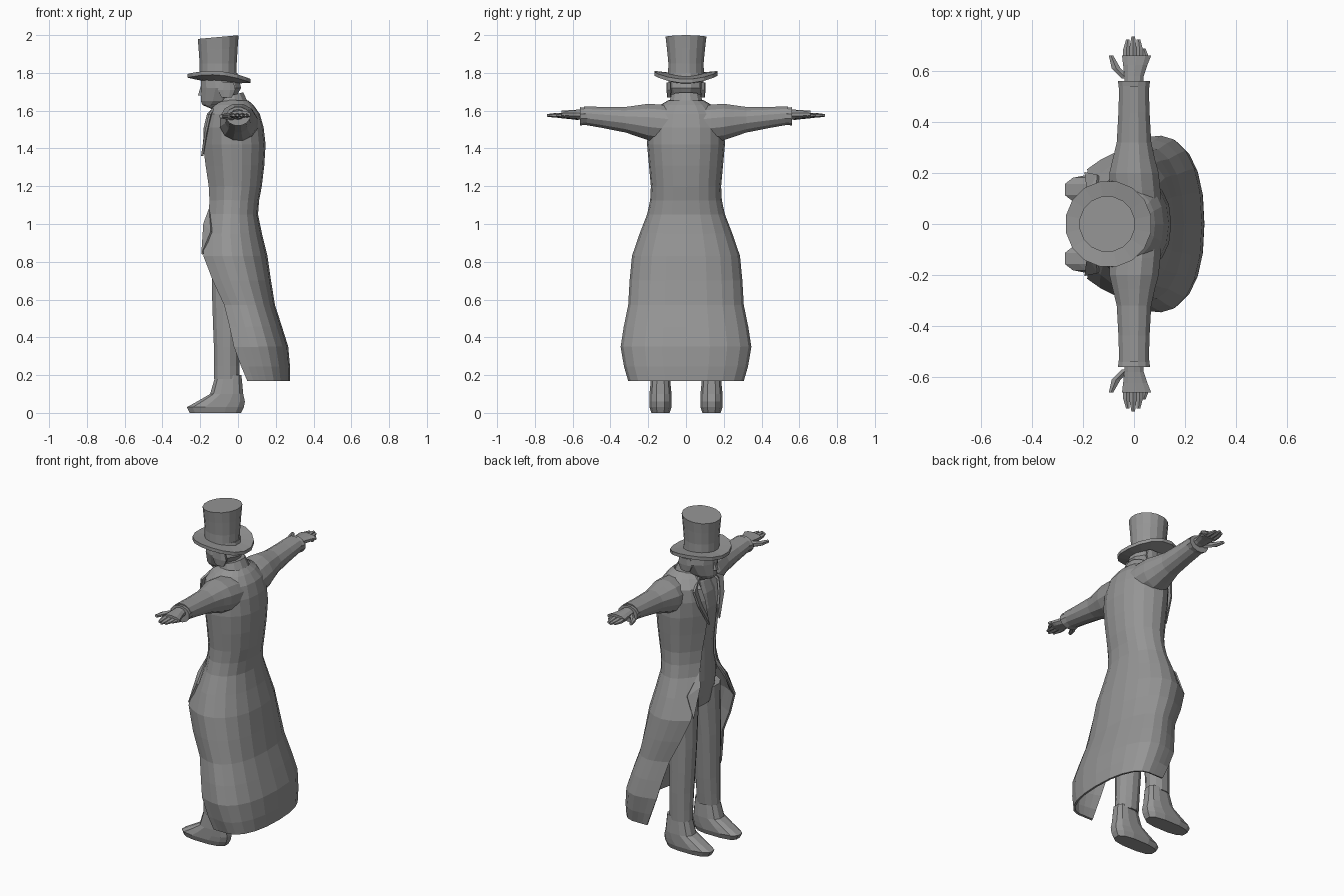
import bpy, bmesh, math
from mathutils import Vector

default_cube = bpy.data.objects.get("Cube")
if default_cube:
    bpy.data.objects.remove(default_cube)

grey = bpy.data.materials.new("plain_grey")
grey.use_nodes = True
colour = (0.3, 0.3, 0.3, 1)
grey.diffuse_color = colour
grey.node_tree.nodes["Principled BSDF"].inputs["Base Color"].default_value = colour


def finish(name, bm, mirror=False, thickness=0):
    """Turn a bmesh into a named object, optionally mirrored and thickened."""
    bmesh.ops.recalc_face_normals(bm, faces=bm.faces)
    mesh = bpy.data.meshes.new(name)
    bm.to_mesh(mesh)
    bm.free()
    mesh.materials.append(grey)
    obj = bpy.data.objects.new(name, mesh)
    bpy.context.scene.collection.objects.link(obj)
    if mirror:
        modifier = obj.modifiers.new("mirror", 'MIRROR')
        modifier.use_axis = (False, True, False)
        modifier.merge_threshold = 0.002
    if thickness:
        modifier = obj.modifiers.new("thickness", 'SOLIDIFY')
        modifier.thickness = thickness
        modifier.offset = 0


def refine(keys):
    """Insert one spline midpoint between each pair of key sections."""
    result = []
    last = len(keys) - 1
    for i in range(last):
        before, start = keys[max(i - 1, 0)], keys[i]
        end, after = keys[i + 1], keys[min(i + 2, last)]
        result.append(start)
        result.append([(s + e) / 2 + (s + e - b - a) / 16
                       for b, s, e, a in zip(before, start, end, after)])
    return result + [keys[last]]


def skin(bm, rows, closed):
    """Bridge equal rows of points with quads."""
    rows = [[bm.verts.new(point) for point in row] for row in rows]
    count = len(rows[0])
    for lower, upper in zip(rows, rows[1:]):
        for i in range(count if closed else count - 1):
            j = (i + 1) % count
            bm.faces.new((lower[i], lower[j], upper[j], upper[i]))
    return rows


def loft(name, sections, axis='Z', sides=12, middle=0, mirror=False,
         power=1, smooth=False, shape=None):
    """Sections hold position along the axis, centre x, radius x, other radius."""
    rows = []
    for along, centre, width, depth in refine(sections) if smooth else sections:
        row = []
        for k in range(sides):
            angle = math.tau * (k + 0.5) / sides
            c, s = math.cos(angle), math.sin(angle)
            x = centre + width * math.copysign(abs(c) ** power, c)
            other = middle + depth * math.copysign(abs(s) ** power, s)
            point = Vector((x, other, along) if axis == 'Z' else (x, along, other))
            if shape:
                point += shape(point)
            row.append(point)
        rows.append(row)
    bm = bmesh.new()
    rings = skin(bm, rows, True)
    bm.faces.new(rings[0])
    bm.faces.new(rings[-1])
    finish(name, bm, mirror)


def lift(amount):
    return Vector((0, 0, amount))


# Waistcoat and hips under the coat
loft("waistcoat", [
    (0.84, -0.04, 0.09, 0.15), (1, -0.04, 0.11, 0.18), (1.2, -0.02, 0.13, 0.16),
    (1.45, -0.03, 0.15, 0.18), (1.6, -0.03, 0.11, 0.14), (1.65, -0.03, 0.07, 0.08),
], sides=16, smooth=True)

# Open tail coat: height, front edge x and y, half width, back x
coat_keys = [
    (1.65, -0.08, 0.05, 0.09, 0.05),
    (1.58, -0.16, 0.08, 0.18, 0.11),
    (1.42, -0.18, 0.05, 0.2, 0.14),
    (1.2, -0.15, 0.06, 0.18, 0.12),
    (1.05, -0.15, 0.09, 0.2, 0.1),
    (0.83, -0.18, 0.21, 0.28, 0.15),
    (0.57, -0.07, 0.26, 0.3, 0.19),
    (0.35, -0.02, 0.31, 0.34, 0.26),
    (0.17, 0.05, 0.3, 0.3, 0.27),
]
coat_rows = []
for z, edge_x, edge_y, half, back in refine(coat_keys):
    side = edge_x + (back - edge_x) * 0.45
    row = []
    for k in range(3):
        t = k / 3
        bulge = math.sin(t * math.pi / 2)
        row.append((edge_x + (side - edge_x) * t, edge_y + (half - edge_y) * bulge, z))
    for k in range(6):
        angle = k / 5 * math.pi / 2
        y = half * max(math.cos(angle), 0) ** 0.85
        row.append((side + (back - side) * math.sin(angle), y, z))
    row[-1] = (back, 0, z)
    coat_rows.append(row)
bm = bmesh.new()
skin(bm, coat_rows, False)
finish("tail_coat", bm, mirror=True, thickness=0.012)

# Lapels and front flaps
panels = {
    "lapel": [(-0.12, 0.05, 1.63), (-0.15, 0.14, 1.58),
              (-0.17, 0.12, 1.49), (-0.19, 0.05, 1.36)],
    "front_flap": [(-0.15, 0.08, 1.08), (-0.18, 0.12, 1),
                   (-0.19, 0.2, 0.84), (-0.14, 0.19, 0.96)],
}
for name, corners in panels.items():
    bm = bmesh.new()
    bm.faces.new([bm.verts.new(corner) for corner in corners])
    bmesh.ops.triangulate(bm, faces=bm.faces[:])
    finish(name, bm, mirror=True, thickness=0.012)

# Sleeves rise slightly towards the cuffs
loft("sleeve", [
    (0.08, 0.01, 0.1, 0.1), (0.2, 0, 0.1, 0.1), (0.32, 0, 0.07, 0.07),
    (0.54, 0, 0.06, 0.05),
], axis='Y', middle=1.52, mirror=True, smooth=True,
    shape=lambda p: lift(p.y * 0.1))
loft("cuff", [(0.52, 0, 0.06, 0.045), (0.56, 0, 0.065, 0.05)],
     axis='Y', middle=1.57, mirror=True)

# Hands
loft("palm", [
    (0.54, 0, 0.04, 0.03), (0.58, 0, 0.04, 0.025), (0.66, 0.01, 0.06, 0.02),
], axis='Y', sides=10, middle=1.58, mirror=True, smooth=True)
for k, finger in enumerate(["index", "middle", "ring", "little"]):
    x = k * 0.026 - 0.03
    tip = 0.735 - 0.012 * (k - 1) ** 2
    loft(finger + "_finger", [
        (0.64, x, 0.016, 0.014), (tip - 0.04, x, 0.015, 0.012),
        (tip, x * 0.8, 0.008, 0.007),
    ], axis='Y', sides=6, middle=1.575, mirror=True)
loft("thumb", [
    (0.57, -0.03, 0.02, 0.02), (0.61, -0.07, 0.02, 0.015), (0.66, -0.09, 0.01, 0.01),
], axis='Y', sides=6, middle=1.57, mirror=True)

# Trousers lean together towards the hips
loft("trouser_leg", [
    (0.18, -0.06, 0.07, 0.06), (0.35, -0.06, 0.07, 0.07),
    (0.62, -0.06, 0.08, 0.08), (0.92, -0.04, 0.1, 0.1),
], middle=0.14, mirror=True, smooth=True,
    shape=lambda p: Vector((0, p.z * -0.04, 0)))

# Shoes
loft("shoe", [
    (0, -0.12, 0.14, 0.05), (0.03, -0.12, 0.155, 0.06), (0.06, -0.09, 0.13, 0.06),
    (0.1, -0.06, 0.09, 0.06), (0.2, -0.05, 0.07, 0.05),
], middle=0.135, mirror=True, power=0.75)

# Neck, collar and head
loft("collar", [
    (1.62, -0.03, 0.09, 0.1), (1.69, -0.04, 0.07, 0.08), (1.69, -0.04, 0.05, 0.06),
], shape=lambda p: lift(p.x / 4))
loft("head", [
    (1.6, -0.06, 0.06, 0.06), (1.63, -0.13, 0.06, 0.05), (1.65, -0.11, 0.09, 0.07),
    (1.72, -0.09, 0.11, 0.1), (1.8, -0.1, 0.1, 0.09),
])
loft("nose", [(1.68, -0.195, 0.02, 0.02), (1.74, -0.185, 0.01, 0.01)], sides=6)
loft("side_hair", [
    (1.67, -0.06, 0.03, 0.01), (1.71, -0.06, 0.05, 0.015), (1.75, -0.06, 0.04, 0.015),
], sides=8, middle=0.09, mirror=True)

# Top hat with the brim curling up at the sides and a tilted crown
loft("hat_brim", [
    (1.75, -0.1, 0.09, 0.09), (1.76, -0.1, 0.17, 0.17),
    (1.78, -0.1, 0.17, 0.17), (1.79, -0.1, 0.1, 0.1),
], sides=16, shape=lambda p: lift(p.y ** 2 - (p.x + 0.1) * 0.08))
loft("hat_crown", [
    (1.77, -0.105, 0.1, 0.1), (1.85, -0.105, 0.1, 0.095), (1.99, -0.105, 0.11, 0.11),
], sides=16, smooth=True,
    shape=lambda p: lift((p.x + 0.1) * max(p.z - 1.85, 0) * 0.65))
